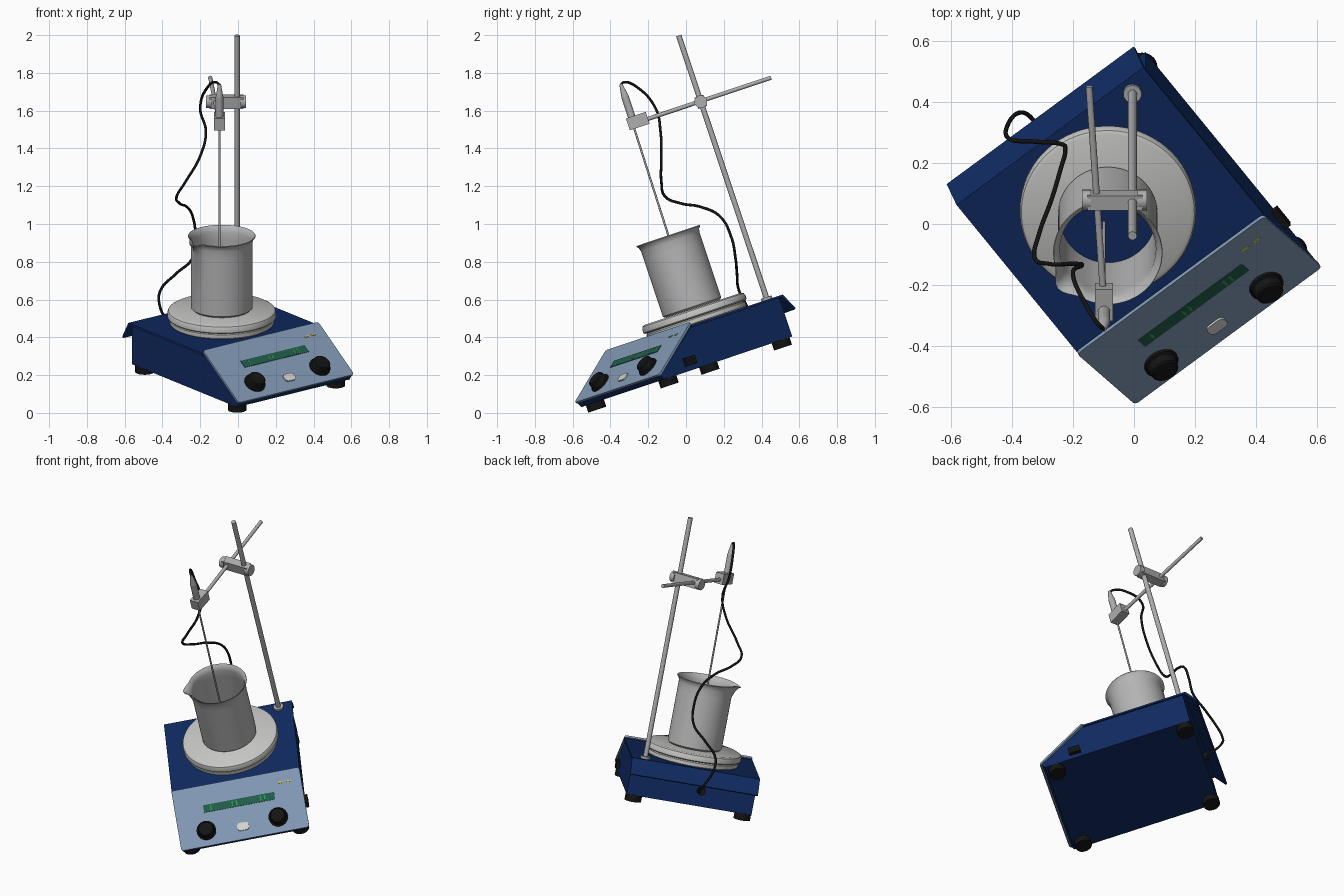
import bpy, bmesh, math
from mathutils import Matrix, Vector

cube = bpy.data.objects.get("Cube")
if cube:
    bpy.data.objects.remove(cube)

# The whole device leans forward; the housing is also turned about its own upright axis
TILT = Matrix.Rotation(math.radians(18.5), 4, 'X')
BASE = TILT @ Matrix.Rotation(math.radians(37.8), 4, 'Z')
MID = 0.057                                   # housing centre line
PANEL = BASE @ Matrix.Translation((MID, -0.424, 0.232)) @ Matrix.Rotation(math.radians(34.2), 4, 'X')


def colour(name, r, g, b, rough=0.5):
    m = bpy.data.materials.new(name)
    m.use_nodes = True
    m.diffuse_color = (r, g, b, 1)
    shader = m.node_tree.nodes["Principled BSDF"]
    shader.inputs["Base Color"].default_value = (r, g, b, 1)
    shader.inputs["Roughness"].default_value = rough
    return m


NAVY = colour("navy paint", 0.005, 0.023, 0.12)
STEEL_BLUE = colour("panel blue", 0.22, 0.32, 0.46)
BLACK = colour("black rubber", 0.007, 0.007, 0.007)
METAL = colour("grey metal", 0.42, 0.42, 0.42)
PALE = colour("pale plate", 0.56, 0.56, 0.55)
GLASS = colour("beaker grey", 0.47, 0.47, 0.47)
GREEN = colour("display green", 0.015, 0.11, 0.07)
BRIGHT = colour("bright green", 0.03, 0.32, 0.08)
YELLOW = colour("yellow mark", 0.65, 0.6, 0.05)
WHITE = colour("button white", 0.66, 0.66, 0.64)


def finish(name, bm, matrix, mat, smooth=False):
    bmesh.ops.recalc_face_normals(bm, faces=bm.faces)
    mesh = bpy.data.meshes.new(name)
    bm.transform(matrix)
    bm.to_mesh(mesh)
    bm.free()
    mesh.materials.append(mat)
    ob = bpy.data.objects.new(name, mesh)
    bpy.context.collection.objects.link(ob)
    if smooth:
        bpy.ops.object.select_all(action='DESELECT')
        ob.select_set(True)
        bpy.context.view_layer.objects.active = ob
        bpy.ops.object.shade_smooth_by_angle(angle=math.radians(35))
    return ob


def box(name, size, centre, matrix, mat, bevel=0.0):
    bm = bmesh.new()
    bmesh.ops.create_cube(bm, size=1)
    bmesh.ops.scale(bm, vec=size, verts=bm.verts)
    if bevel:
        upright = [e for e in bm.edges if abs(e.verts[0].co.z - e.verts[1].co.z) > size[2] / 2]
        bmesh.ops.bevel(bm, geom=upright, offset=bevel, segments=4, affect='EDGES', profile=0.5)
    return finish(name, bm, matrix @ Matrix.Translation(centre), mat)


def rod(name, a, b, r, matrix, mat, r2=None, sides=20):
    a, b = Vector(a), Vector(b)
    bm = bmesh.new()
    bmesh.ops.create_cone(bm, cap_ends=True, segments=sides, radius1=r,
                          radius2=r if r2 is None else r2, depth=(b - a).length)
    turn = (b - a).to_track_quat('Z', 'Y').to_matrix().to_4x4()
    return finish(name, bm, matrix @ Matrix.Translation((a + b) / 2) @ turn, mat, True)


def prism(name, outline, x0, x1, mat):
    bm = bmesh.new()
    face = bm.faces.new([bm.verts.new((x0, y, z)) for y, z in outline])
    new = bmesh.ops.extrude_face_region(bm, geom=[face])["geom"]
    bmesh.ops.translate(bm, vec=(x1 - x0, 0, 0),
                        verts=[v for v in new if isinstance(v, bmesh.types.BMVert)])
    return finish(name, bm, BASE, mat)


def lathe(name, outline, centre, matrix, mat, sides=64, shape=None):
    bm = bmesh.new()
    rings = []
    for r, z in outline:
        if r == 0:
            rings.append([bm.verts.new((0, 0, z))] * sides)
            continue
        ring = []
        for i in range(sides):
            a = math.tau * i / sides
            rr, zz = shape(r, z, a) if shape else (r, z)
            ring.append(bm.verts.new((rr * math.cos(a), rr * math.sin(a), zz)))
        rings.append(ring)
    for low, high in zip(rings, rings[1:]):
        for i in range(sides):
            j = (i + 1) % sides
            corners = list(dict.fromkeys((low[i], low[j], high[j], high[i])))
            bm.faces.new(corners)
    return finish(name, bm, matrix @ Matrix.Translation(centre), mat, True)


# Housing, top cover with the rear drip lip, sloping control panel
prism("housing", [(-0.405, 0.205), (-0.418, 0.23), (-0.12, 0.425), (0.5, 0.425), (0.5, 0.205)],
      MID - 0.378, MID + 0.378, NAVY)
prism("top_cover", [(-0.12, 0.42), (-0.12, 0.432), (0.522, 0.432), (0.575, 0.342),
                    (0.565, 0.336), (0.514, 0.42)], MID - 0.387, MID + 0.387, NAVY)
box("control_panel", (0.774, 0.375, 0.012), (0, 0.185, 0.004), PANEL, STEEL_BLUE, 0.015)

# Feet and side socket
for side, sx in (("right", 0.33), ("left", -0.33)):
    for end, y in (("front", -0.345), ("back", 0.455)):
        rod(f"{end}_{side}_foot", (MID + sx, y, 0.165), (MID + sx, y, 0.208), 0.05, BASE, BLACK)
box("side_socket", (0.03, 0.07, 0.045), (MID + 0.385, -0.21, 0.255), BASE, BLACK)

# Panel controls: knobs, button, display and marks
for side, x in (("left", -0.22), ("right", 0.215)):
    lathe(f"{side}_knob", [(0, 0.008), (0.058, 0.008), (0.058, 0.02), (0.05, 0.024),
                           (0.046, 0.05), (0.04, 0.055), (0, 0.055)], (x, 0.092, 0), PANEL, BLACK, 32)
box("push_button", (0.07, 0.048, 0.01), (0, 0.075, 0.012), PANEL, WHITE, 0.018)
box("display", (0.43, 0.046, 0.004), (0, 0.226, 0.011), PANEL, GREEN)
for i, x in enumerate((-0.17, -0.04, -0.015, 0.13, 0.155)):
    box(f"display_segment_{i + 1}", (0.008, 0.03, 0.004), (x, 0.226, 0.012), PANEL, BRIGHT)
for i, x in enumerate((0.262, 0.31)):
    box(f"indicator_{i + 1}", (0.026, 0.008, 0.004), (x, 0.3, 0.011), PANEL, YELLOW)

# Heating plate
CENTRE = (0.06, 0.217, 0)
lathe("heating_plate", [(0, 0.43), (0.268, 0.43), (0.276, 0.437), (0.276, 0.458), (0.268, 0.464),
                        (0.282, 0.466), (0.288, 0.472), (0.288, 0.492), (0.283, 0.504),
                        (0.27, 0.511), (0, 0.511)], CENTRE, BASE, PALE, 72)


# Beaker with a pouring spout on its own right
def spout(r, z, a):
    near = max(0.0, 1 - abs(a - math.pi) / 0.38)
    rise = max(0.0, (z - 0.84) / 0.08)
    pull = near * near * (3 - 2 * near) * rise
    return r + 0.03 * pull, z - 0.012 * pull


lathe("beaker", [(0, 0.512), (0.152, 0.512), (0.163, 0.522), (0.163, 0.84), (0.163, 0.885),
                 (0.168, 0.905), (0.179, 0.917), (0.177, 0.921), (0.164, 0.908), (0.157, 0.885),
                 (0.157, 0.84), (0.157, 0.53), (0, 0.53)], CENTRE, BASE, GLASS, 72, spout)
lathe("beaker_contents", [(0, 0.531), (0.156, 0.531), (0.156, 0.555), (0, 0.555)], CENTRE, BASE, NAVY)

# Support stand
rod("stand_collar", (0.362, 0.475, 0.43), (0.362, 0.475, 0.446), 0.03, BASE, METAL)
rod("stand_rod", (0.362, 0.475, 0.42), (0.362, 0.475, 1.907), 0.0145, BASE, METAL)

# Boss clamp and cross rod
box("clamp_block", (0.18, 0.05, 0.062), (-0.062, 0.597, 1.537), TILT, METAL)
rod("clamp_right_cap", (0.012, 0.597, 1.537), (0.042, 0.597, 1.537), 0.034, TILT, METAL)
rod("clamp_left_cap", (-0.17, 0.597, 1.537), (-0.14, 0.597, 1.537), 0.034, TILT, METAL)
rod("cross_rod", (-0.1, 0.27, 1.54), (-0.147, 0.99, 1.54), 0.011, TILT, METAL)

# Temperature probe
box("probe_holder", (0.058, 0.11, 0.066), (-0.098, 0.248, 1.546), TILT, METAL)
rod("probe_handle", (-0.098, 0.225, 1.57), (-0.098, 0.225, 1.69), 0.02, TILT, METAL)
rod("probe_tip_sleeve", (-0.098, 0.225, 1.69), (-0.098, 0.225, 1.76), 0.02, TILT, METAL, 0.008)
rod("probe_needle", (-0.098, 0.218, 1.53), (-0.098, 0.205, 0.6), 0.0055, TILT, METAL, sides=12)

# Cable from the probe to the back wall
path = [(-0.098, -0.345, 1.735), (-0.115, -0.33, 1.75), (-0.16, -0.26, 1.725), (-0.2, -0.16, 1.61),
        (-0.17, -0.135, 1.49), (-0.2, -0.13, 1.36), (-0.28, -0.13, 1.22), (-0.325, -0.11, 1.145),
        (-0.31, -0.03, 1.11), (-0.27, 0.08, 1.09), (-0.24, 0.18, 1.04), (-0.225, 0.24, 0.93),
        (-0.24, 0.262, 0.82), (-0.33, 0.27, 0.735), (-0.41, 0.28, 0.65), (-0.415, 0.32, 0.57),
        (-0.37, 0.365, 0.48), (-0.33, 0.34, 0.43), (-0.3, 0.275, 0.41)]
curve = bpy.data.curves.new("cable", 'CURVE')
curve.dimensions = '3D'
curve.bevel_depth = 0.0072
curve.bevel_resolution = 2
curve.resolution_u = 8
curve.use_fill_caps = True
line = curve.splines.new('BEZIER')
line.bezier_points.add(len(path) - 1)
for point, co in zip(line.bezier_points, path):
    point.co = co
    point.handle_left_type = point.handle_right_type = 'AUTO'
curve.materials.append(BLACK)
bpy.context.collection.objects.link(bpy.data.objects.new("cable", curve))
rod("cable_grommet", (0.0, 0.495, 0.3), (0.0, 0.525, 0.3), 0.025, BASE, BLACK)
